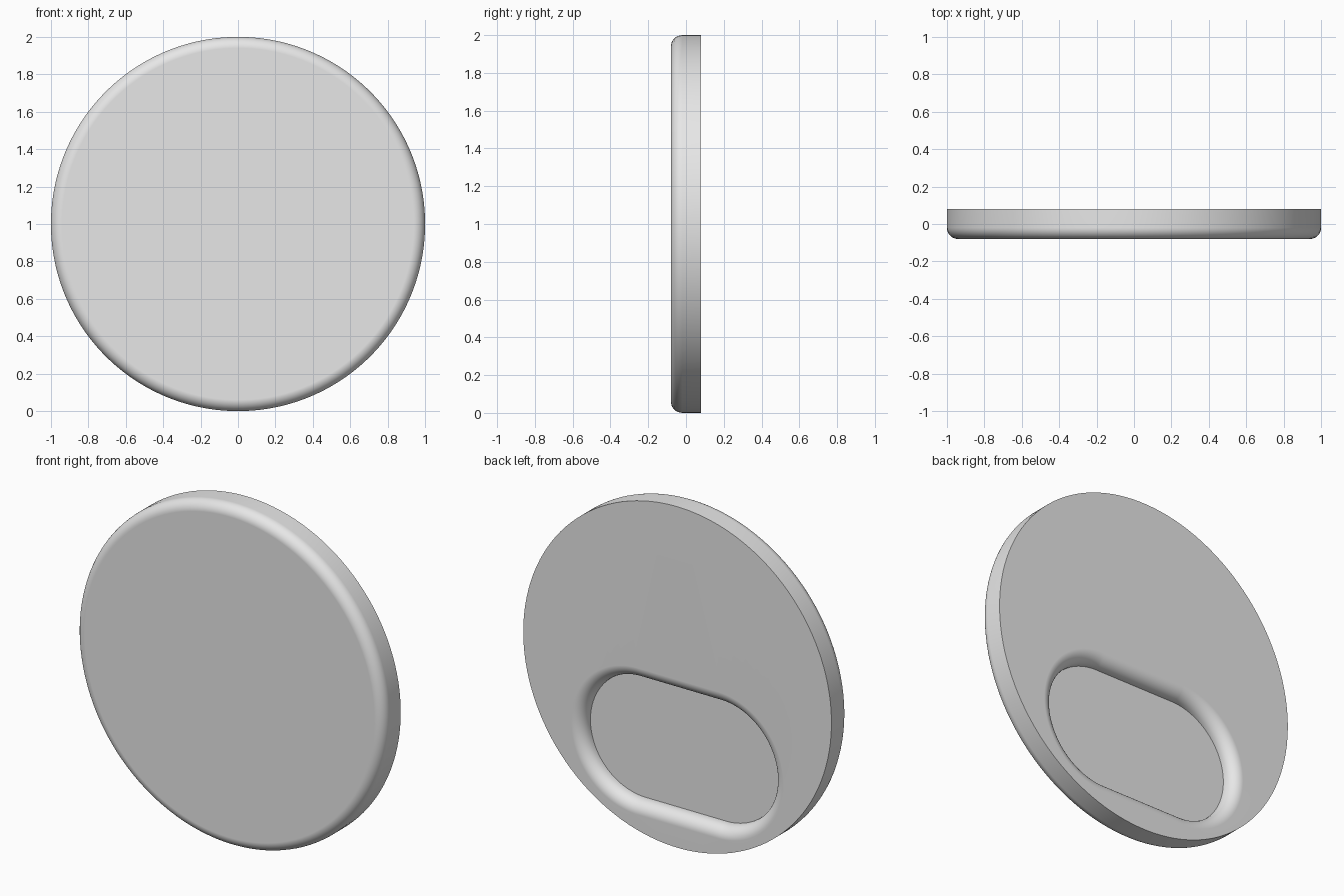
import bpy, bmesh, math

if "Cube" in bpy.data.objects:
    bpy.data.objects.remove(bpy.data.objects["Cube"])

N = 128                      # points per ring
HALF = 0.08                  # half thickness of the disc
EDGE_R = 0.06                # rounding of the front edge
SLOT_Z, SLOT_H, SLOT_R = 0.555, 0.26, 0.36   # recess centre height, half straight, floor radius
RIM_R, DEPTH = 0.07, 0.08    # rounding of the recess rim, recess depth
STEPS = 8

bm = bmesh.new()


def ring(radius, y, zc=1.0, straight=0.0):
    """Circle, or a stadium when straight > 0, in the xz plane."""
    verts = []
    for i in range(N):
        a = 2 * math.pi * (i + 0.5) / N
        x = radius * math.cos(a) + math.copysign(straight, math.cos(a))
        verts.append(bm.verts.new((x, y, zc + radius * math.sin(a))))
    return verts


rings = []
# Rounded front edge and straight side of the disc
for k in range(STEPS + 1):
    t = math.pi / 2 * k / STEPS
    rings.append(ring(1 - EDGE_R + EDGE_R * math.sin(t), -HALF + EDGE_R - EDGE_R * math.cos(t)))
rings.append(ring(1, HALF))

# Rounded rim rolling into the recess, then its short wall
for k in range(STEPS + 1):
    t = math.pi / 2 * k / STEPS
    rings.append(ring(SLOT_R + RIM_R - RIM_R * math.sin(t),
                      HALF - RIM_R + RIM_R * math.cos(t), SLOT_Z, SLOT_H))
rings.append(ring(SLOT_R, HALF - DEPTH, SLOT_Z, SLOT_H))

# Skin between rings, then cap the front and the recess floor
for a, b in zip(rings, rings[1:]):
    for i in range(N):
        j = (i + 1) % N
        bm.faces.new((a[i], a[j], b[j], b[i]))
bm.faces.new(rings[0])
bm.faces.new(rings[-1])
bmesh.ops.recalc_face_normals(bm, faces=bm.faces)

mesh = bpy.data.meshes.new("recessed_disc")
bm.to_mesh(mesh)
bm.free()
disc = bpy.data.objects.new("recessed_disc", mesh)
bpy.context.collection.objects.link(disc)

grey = bpy.data.materials.new("light_grey")
grey.diffuse_color = (0.8, 0.8, 0.8, 1)
grey.use_nodes = True
grey.node_tree.nodes["Principled BSDF"].inputs["Base Color"].default_value = grey.diffuse_color
mesh.materials.append(grey)

# Smooth roundings with crisp edges and flat faces
bpy.context.view_layer.objects.active = disc
disc.select_set(True)
bpy.ops.object.shade_smooth_by_angle(angle=math.radians(35))
weighted = disc.modifiers.new("flat_face_normals", 'WEIGHTED_NORMAL')
weighted.keep_sharp = True
